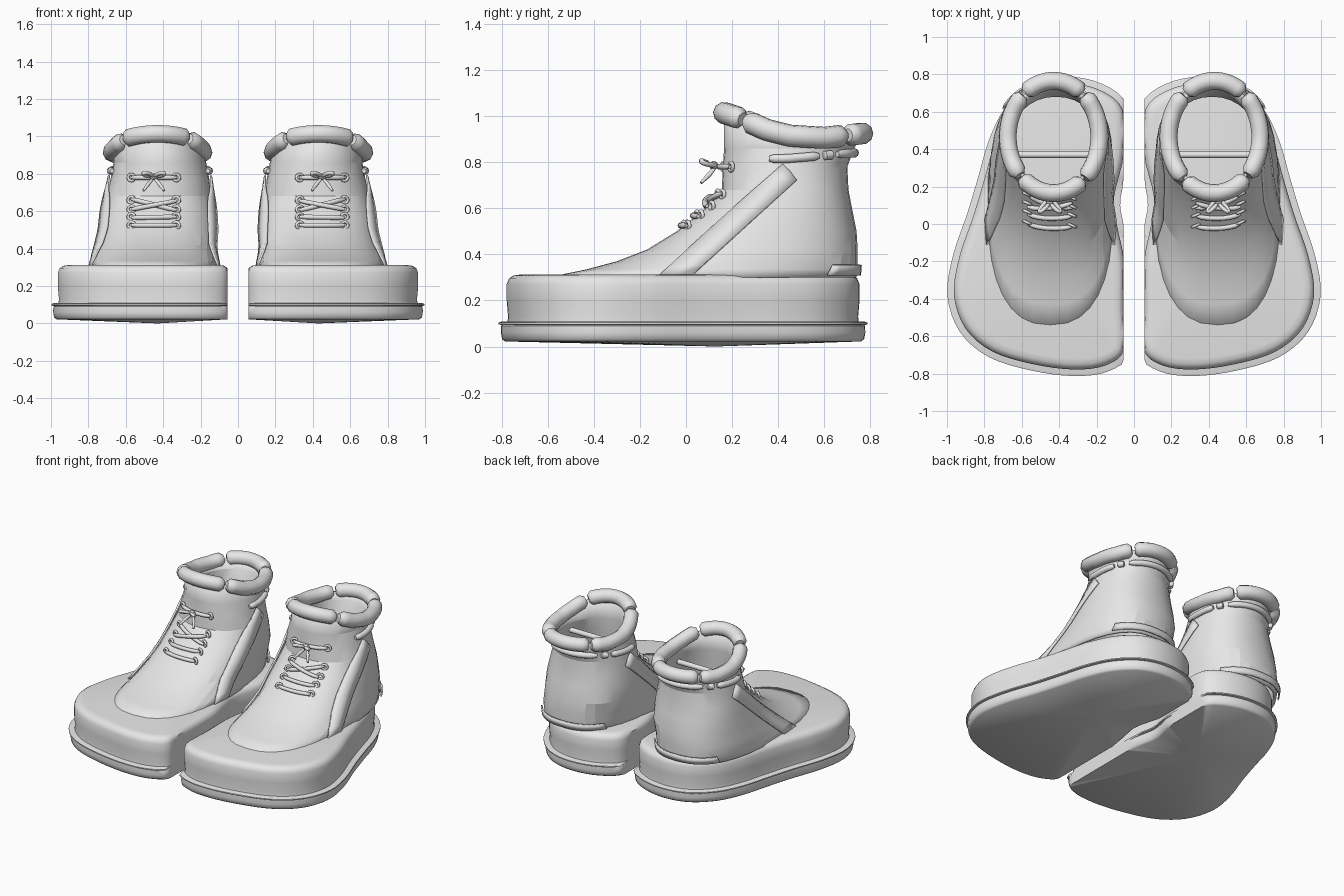
import bpy, bmesh, math
from mathutils import Vector

if "Cube" in bpy.data.objects:
    bpy.data.objects.remove(bpy.data.objects["Cube"])

GREY = (0.8, 0.8, 0.8, 1)
mat = bpy.data.materials.new("light grey")
mat.use_nodes = True
mat.diffuse_color = GREY
mat.node_tree.nodes["Principled BSDF"].inputs["Base Color"].default_value = GREY


def finish(name, mesh, smooth=40, thickness=0):
    """Link a part, shade it, and mirror it for the other boot."""
    ob = bpy.data.objects.new(name, mesh)
    bpy.context.collection.objects.link(ob)
    mesh.materials.clear()
    mesh.materials.append(mat)
    if smooth:
        bpy.ops.object.select_all(action='DESELECT')
        ob.select_set(True)
        bpy.context.view_layer.objects.active = ob
        bpy.ops.object.shade_smooth_by_angle(angle=math.radians(smooth))
    if thickness:
        sol = ob.modifiers.new("thickness", 'SOLIDIFY')
        sol.thickness = abs(thickness)
        sol.offset = 1 if thickness > 0 else -1
    ob.modifiers.new("pair", 'MIRROR').use_mirror_merge = False
    return ob


def loft(name, rows, closed=True, bottom=None, top=None, **kw):
    """Skin rows of points, with optional fan caps."""
    bm = bmesh.new()
    vs = [[bm.verts.new(p) for p in row] for row in rows]
    n = len(rows[0])
    for a, b in zip(vs, vs[1:]):
        for j in range(n if closed else n - 1):
            k = (j + 1) % n
            bm.faces.new((a[j], a[k], b[k], b[j]))
    for tip, ring, flip in ((bottom, vs[0], True), (top, vs[-1], False)):
        if tip:
            c = bm.verts.new(tip)
            for j in range(n):
                p, q = ring[j], ring[(j + 1) % n]
                bm.faces.new((q, p, c) if flip else (p, q, c))
    mesh = bpy.data.meshes.new(name)
    bm.to_mesh(mesh)
    bm.free()
    return finish(name, mesh, **kw)


def tube(name, paths, radius, cyclic=False, taper=True):
    """Round cords along smooth paths, joined in one object."""
    cu = bpy.data.curves.new(name, 'CURVE')
    cu.dimensions = '3D'
    cu.bevel_depth = radius
    cu.bevel_resolution = 3
    cu.use_fill_caps = True
    for path in paths:
        sp = cu.splines.new('POLY')
        sp.points.add(len(path) - 1)
        for i, (pt, p) in enumerate(zip(sp.points, path)):
            pt.co = (*p, 1)
            if taper and not cyclic and i in (0, len(path) - 1):
                pt.radius = 0.6
        sp.use_cyclic_u = cyclic
    tmp = bpy.data.objects.new(name + "_path", cu)
    bpy.context.collection.objects.link(tmp)
    dg = bpy.context.evaluated_depsgraph_get()
    mesh = bpy.data.meshes.new_from_object(tmp.evaluated_get(dg))
    bpy.data.objects.remove(tmp)
    return finish(name, mesh, smooth=50)


def lerp_table(table, t):
    for a, b in zip(table, table[1:]):
        if t <= b[0]:
            f = max(0, (t - a[0]) / (b[0] - a[0]))
            return [u + (v - u) * f for u, v in zip(a[1:], b[1:])]
    return table[-1][1:]


# Sole outline, smoothed and offset per layer, trimmed flat on the inner side
CTRL = [Vector(p) for p in (
    (.03, -.68), (.14, -.775), (.32, -.80), (.55, -.77), (.77, -.70), (.92, -.57), (.985, -.38),
    (.955, -.17), (.88, .05), (.82, .25), (.765, .44), (.68, .61), (.54, .735), (.36, .775),
    (.17, .735), (.04, .62), (.03, .38), (.085, .14), (.07, 0), (.03, -.2), (.03, -.45))]
outline = []
for i, p1 in enumerate(CTRL):
    p0, p2, p3 = (CTRL[(i + k) % len(CTRL)] for k in (-1, 1, 2))
    for s in range(4):
        t = s / 4
        outline.append(.5 * (2 * p1 + (p2 - p0) * t + (2 * p0 - 5 * p1 + 4 * p2 - p3) * t * t
                             + (3 * p1 - p0 - 3 * p2 + p3) * t ** 3))


def sole_ring(z, off):
    ring = []
    for i, p in enumerate(outline):
        d = (outline[(i + 1) % len(outline)] - outline[i - 1]).normalized()
        ring.append((max(.055, p.x + d.y * off), p.y - d.x * off, z))
    return ring


def layers(name, table, bottom, top):
    loft(name, [sole_ring(z, o) for z, o in table], bottom=bottom, top=top, smooth=50)


layers("outsole", [(.022, -.015), (.032, -.002), (.06, .003), (.09, .002), (.1, -.012)],
       (.43, .13, 0), (.43, 0, .1))
layers("welt", [(.094, .004), (.096, .013), (.104, .013), (.108, .0)], (.43, 0, .094), (.43, 0, .108))
layers("midsole", [(.1, -.025), (.13, -.028), (.2, -.022), (.27, -.022), (.295, -.032), (.308, -.052),
                   (.312, -.08)], (.43, 0, .1), (.43, 0, .314))

# Upper: height, front y, back y, inner x, outer x, squareness
UPPER = [(.30, -.60, .74, .11, .785, 2.5), (.335, -.43, .745, .115, .775, 2.5),
         (.37, -.30, .745, .12, .77, 2.5), (.42, -.17, .745, .12, .76, 2.4), (.5, -.04, .74, .115, .74, 2.4),
         (.6, .085, .72, .125, .725, 2.3), (.68, .155, .705, .14, .705, 2.2), (.78, .16, .70, .155, .68, 2.1),
         (.86, .165, .73, .17, .665, 2)]
RIM = [(.16, 1.015), (.25, .985), (.35, .94), (.45, .915), (.6, .905), (.77, .925)]


def section(z, ang, grow=0):
    yf, yb, x0, x1, n = lerp_table(UPPER, z)
    c, s = math.cos(ang), math.sin(ang)
    px = math.copysign(abs(c) ** (2 / n), c) * ((x1 - x0) / 2 + grow)
    py = math.copysign(abs(s) ** (2 / n), s) * ((yb - yf) / 2 + grow)
    return Vector(((x0 + x1) / 2 + px, (yf + yb) / 2 + py, z))


def rim(ang):
    y = .465 + .3 * math.sin(ang)
    return Vector((.43 + .245 * math.cos(ang), y, lerp_table(RIM, y)[0]))


def arc(a, b, n, fn):
    return [fn(math.radians(a + (b - a) * i / n)) for i in range(n + 1)]


SEG = 32
angles = [2 * math.pi * i / SEG for i in range(SEG)]
rows = [[section(r[0], a) for a in angles] for r in UPPER] + [[rim(a) for a in angles]]
loft("boot_upper", rows, smooth=14, thickness=-.02)

# Padded collar in four pieces, with a thinner cord below it
tube("collar", [arc(a, b, 18, rim) for a, b in ((-129, -47), (-43, 48), (52, 128), (132, 227))], .048)
tube("ankle_cord", [arc(a, b, 10, lambda t: section(.815 + .025 * max(0, math.sin(t)), t, .008))
                    for a, b in ((-15, 28), (33, 42), (48, 132), (138, 147), (152, 195))], .02)
tube("inner_bar", [[(.2, .37, .8), (.43, .37, .8), (.65, .37, .8)]], .018, taper=False)


# Diagonal side straps lying on the upper
def side_x(y, z, side):
    yf, yb, x0, x1, n = lerp_table(UPPER, z)
    u = min(1, abs((y - (yf + yb) / 2) / ((yb - yf) / 2)))
    return (x0 + x1) / 2 + side * ((x1 - x0) / 2 * (1 - u ** n) ** (1 / n) + .006)


for side, name in ((1, "outer_strap"), (-1, "inner_strap")):
    rows = []
    for i in range(13):
        t = i / 12
        edge = [(-.11 + .53 * t, .31 + .48 * t), (-.03 + .48 * t, .31 + .45 * t), (.03 + .45 * t, .31 + .41 * t)]
        rows.append([(side_x(y, z, side), y, z) for y, z in edge[::side]])
    loft(name, rows, closed=False, smooth=20, thickness=.012)

# Heel patch wrapped around the back
loft("heel_patch", [arc(48, 132, 14, lambda t: section(z, t, .008)) for z in (.31, .355)],
     closed=False, smooth=20, thickness=.01)


# Laces, eyelets and bow
def on_front(x, z, out=.012):
    yf, yb, x0, x1, n = lerp_table(UPPER, z)
    u = min(1, abs((x - (x0 + x1) / 2) / ((x1 - x0) / 2)))
    return Vector((x, (yf + yb) / 2 - (yb - yf) / 2 * (1 - u ** n) ** (1 / n) - out, z))


def lace(xa, za, xb, zb, out=.015):
    return [on_front(xa + (xb - xa) * t / 8, za + (zb - za) * t / 8, out) for t in range(9)]


L, R = .33, .57
tube("laces", [lace(L, .525, R, .525), lace(L, .57, R, .565), lace(L, .605, R, .665),
               lace(L, .655, R, .61, .03), lace(L, .78, R, .78)], .013)
eyelets = []
for z in (.525, .57, .61, .66, .78):
    for x in (L, R):
        c = on_front(x, z, .01)
        eyelets.append([c + Vector((.018 * math.cos(a), .008 * math.cos(a), .018 * math.sin(a)))
                        for a in angles[::3]])
tube("eyelets", eyelets, .008, cyclic=True)
bow = []
for s in (-1, 1):
    bow.append([(.45 + s * .07 * math.sin(math.pi * t / 8) * (1 - t / 20), .14 - .075 * math.sin(math.pi * t / 9),
                 .785 + .035 * math.sin(math.pi * t / 8) * (t / 8)) for t in range(9)])
    bow.append([(.45, .13, .78), (.45 + s * .03, .1, .745), (.45 + s * .055, .065, .71)])
tube("lace_bow", bow, .011)
tube("lace_knot", [[(.43, .125, .785), (.45, .12, .785), (.47, .125, .785)]], .02)
